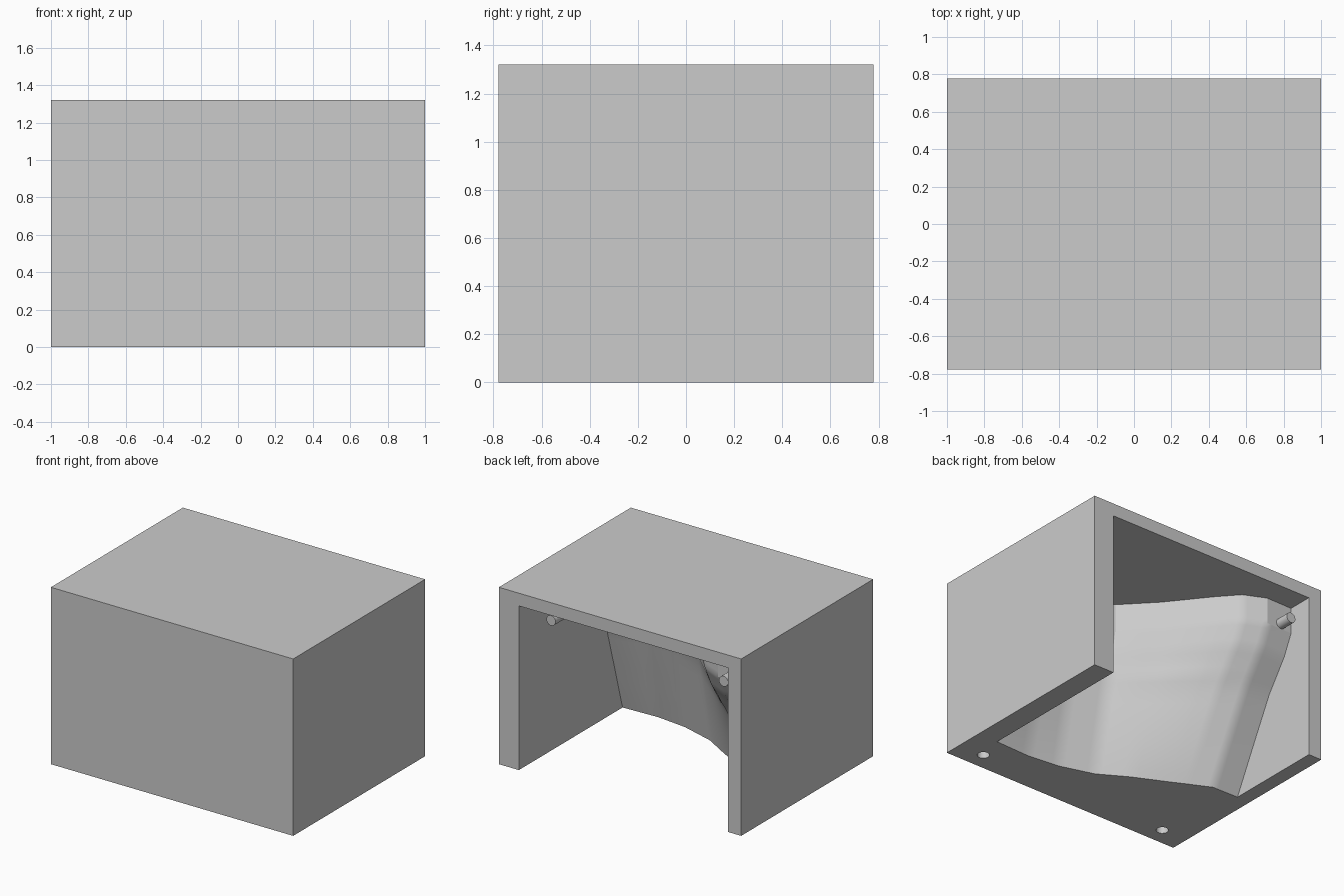
import bpy, bmesh, math
from mathutils import Vector, Matrix

if "Cube" in bpy.data.objects:
    bpy.data.objects.remove(bpy.data.objects["Cube"])

grey = bpy.data.materials.new("plain_grey")
grey.use_nodes = True
grey.diffuse_color = (0.6, 0.6, 0.6, 1)
grey.node_tree.nodes["Principled BSDF"].inputs["Base Color"].default_value = (0.6, 0.6, 0.6, 1)


def make_object(name, bm):
    bmesh.ops.recalc_face_normals(bm, faces=bm.faces)
    mesh = bpy.data.meshes.new(name)
    bm.to_mesh(mesh)
    bm.free()
    mesh.materials.append(grey)
    obj = bpy.data.objects.new(name, mesh)
    bpy.context.collection.objects.link(obj)
    return obj


def cylinder(name, radius, start, end):
    a, b = Vector(start), Vector(end)
    turn = (b - a).to_track_quat('Z', 'Y').to_matrix().to_4x4()
    bm = bmesh.new()
    bmesh.ops.create_cone(bm, cap_ends=True, segments=24, radius1=radius, radius2=radius,
                          depth=(b - a).length, matrix=Matrix.Translation((a + b) / 2) @ turn)
    return make_object(name, bm)


def subdivide(points, steps):
    # Evenly spaced points along a polyline, keeping its corners
    out = [Vector(points[0])]
    for p, q in zip(points, points[1:]):
        out += [Vector(p).lerp(Vector(q), (i + 1) / steps) for i in range(steps)]
    return out


def cut(target, cutter):
    mod = target.modifiers.new("cut", 'BOOLEAN')
    mod.operation, mod.solver, mod.object = 'DIFFERENCE', 'EXACT', cutter
    bpy.context.view_layer.objects.active = target
    bpy.ops.object.modifier_apply(modifier=mod.name)
    bpy.data.objects.remove(cutter)


# Outer block
bm = bmesh.new()
bmesh.ops.create_cube(bm, size=1)
bmesh.ops.scale(bm, vec=(2, 1.556, 1.32), verts=bm.verts)
bmesh.ops.translate(bm, vec=(0, 0, 0.66), verts=bm.verts)
block = make_object("mould_block", bm)

# Cavity: x, depth at the floor, depth at the ceiling
columns = subdivide([
    (0.835, -0.445, -0.13), (0.55, -0.456, -0.20), (0.31, -0.43, -0.21),
    (0.05, -0.353, -0.135), (-0.16, -0.23, 0.085), (-0.40, -0.115, 0.385),
    (-0.52, -0.055, 0.52), (-0.68, 0.022, 0.593), (-0.892, 0.026, 0.59)], 5)
# Height and blend from floor depth to ceiling depth
rows = subdivide([(-0.05, -0.045), (0, 0), (0.3, 0.27), (0.65, 0.59),
                  (0.875, 0.87), (1.03, 1), (1.225, 1)], 5)


def ripple(x, z):
    # Soft raised fold across the middle of the sculpted face
    fade = math.exp(-((x + 0.25) / 0.3) ** 2)
    return 0.02 * fade * math.exp(-((z - 0.68) / 0.06) ** 2)


bm = bmesh.new()
grid = [[bm.verts.new((x, low + (high - low) * f + ripple(x, z), z))
         for z, f in rows] for x, low, high in columns]
for left, right in zip(grid, grid[1:]):
    for j in range(len(rows) - 1):
        bm.faces.new((left[j], left[j + 1], right[j + 1], right[j]))
result = bmesh.ops.extrude_face_region(bm, geom=bm.faces[:], use_keep_orig=True)
for item in result["geom"]:
    if isinstance(item, bmesh.types.BMVert):
        item.co.y = 1
cut(block, make_object("cavity_cutter", bm))

# Two round sockets in the underside
for side in (-1, 1):
    cut(block, cylinder("socket_cutter", 0.042,
                        (side * 0.79, -0.644, -0.05), (side * 0.79, -0.644, 0.12)))

# Locating pegs pointing to the open back
pegs = [cylinder("left_peg", 0.038, (0.75, -0.25, 1.04), (0.75, 0.52, 1.04)),
        cylinder("right_peg", 0.038, (-0.80, 0.5, 1.07), (-0.80, 0.70, 1.07))]

bpy.ops.object.select_all(action='DESELECT')
for obj in [block] + pegs:
    obj.select_set(True)
bpy.context.view_layer.objects.active = block
bpy.ops.object.shade_smooth_by_angle(angle=math.radians(25))
